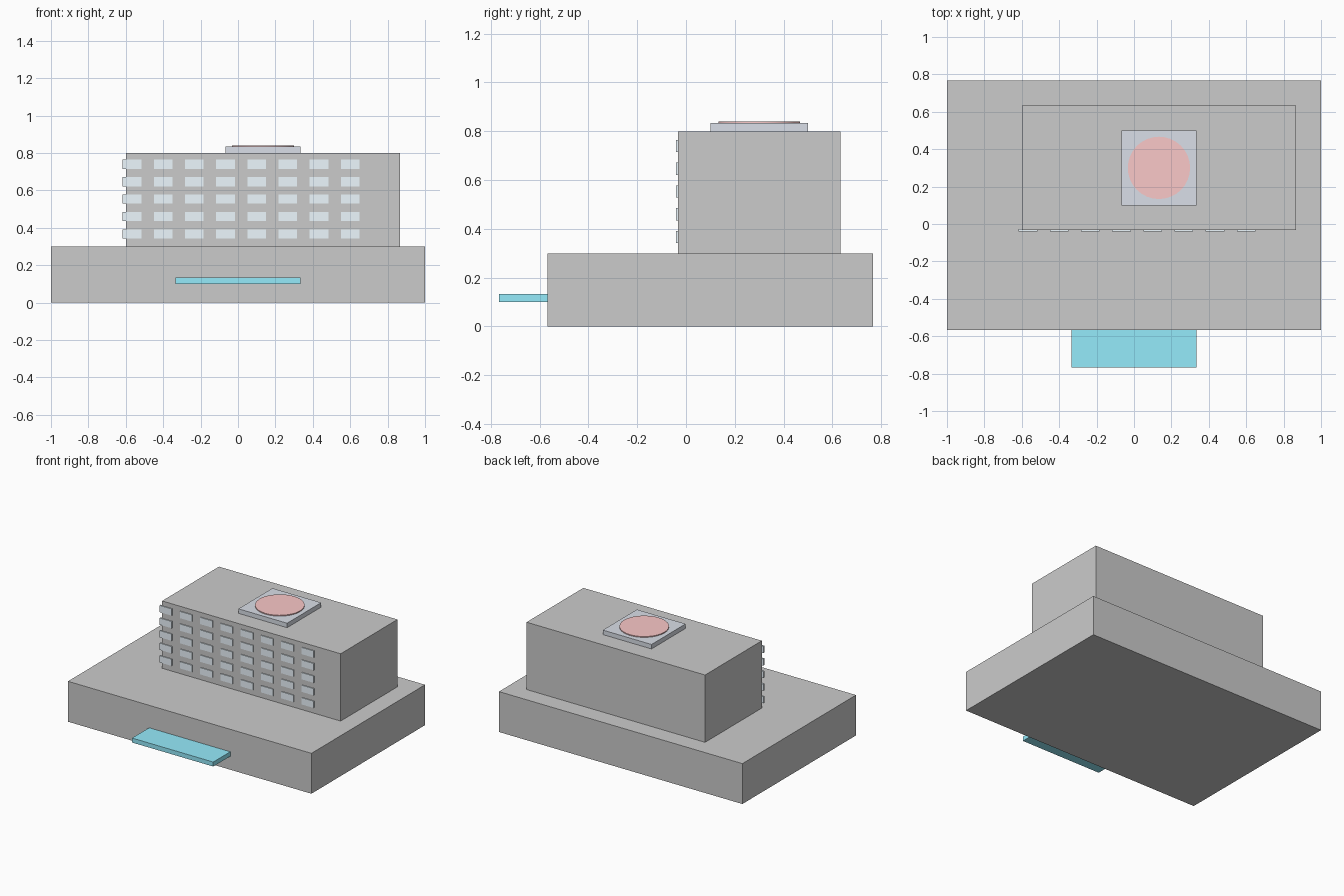
import bpy

if "Cube" in bpy.data.objects:
    bpy.data.objects.remove(bpy.data.objects["Cube"])

U = 1 / 15  # design module


def material(name, rgb):
    m = bpy.data.materials.new(name)
    m.diffuse_color = (*rgb, 1)
    m.use_nodes = True
    m.node_tree.nodes["Principled BSDF"].inputs["Base Color"].default_value = m.diffuse_color
    return m


def box(name, x, y, z, mat=None):
    """Axis-aligned box from (min, max) ranges in modules."""
    ranges = (x, y, z)
    bpy.ops.mesh.primitive_cube_add(size=1, location=[(a + b) / 2 * U for a, b in ranges])
    ob = bpy.context.object
    ob.name = name
    ob.scale = [(b - a) * U for a, b in ranges]
    bpy.ops.object.transform_apply(location=False, rotation=False, scale=True)
    if mat:
        ob.data.materials.append(mat)
    return ob


blue = material("canopy_blue", (0.30, 0.83, 0.97))
glass = material("window_glass", (0.85, 0.94, 1.0))
slate = material("pad_slate", (0.70, 0.74, 0.81))
red = material("pad_red", (0.96, 0.58, 0.58))

# Main masses
box("podium", (-15, 15), (-8.5, 11.5), (0, 4.5))
box("tower", (-9, 13), (-0.5, 9.5), (4.5, 12))

# Entrance canopy
box("entrance_canopy", (-5, 5), (-11.5, -8.5), (1.5, 2), blue)

# Window grid on the tower front
for row in range(5):
    for col in range(8):
        cx, cz = -8.5 + 2.5 * col, 5.5 + 1.4 * row
        box(f"window_{row}_{col}", (cx - 0.75, cx + 0.75), (-0.6, -0.4),
            (cz - 0.375, cz + 0.375), glass)

# Rooftop landing pad with round marking
box("landing_pad", (-1, 5), (1.5, 7.5), (12, 12.5), slate)
bpy.ops.mesh.primitive_cylinder_add(vertices=32, radius=2.5 * U, depth=0.1 * U,
                                    location=(2 * U, 4.5 * U, 12.55 * U))
disc = bpy.context.object
disc.name = "landing_circle"
disc.data.materials.append(red)
bpy.ops.object.shade_smooth_by_angle()
